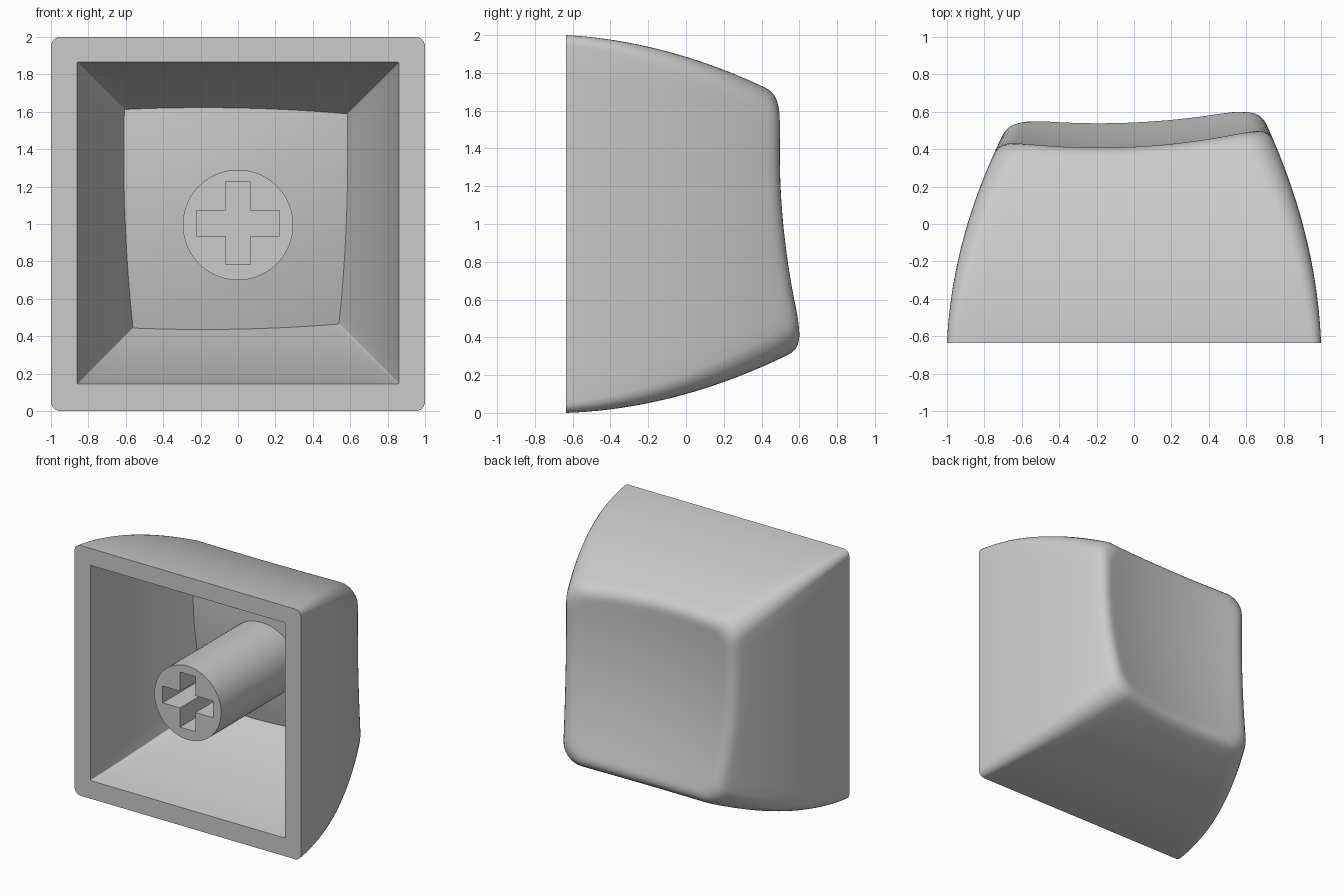
import bpy, bmesh, math
from mathutils import Vector

cube = bpy.data.objects.get("Cube")
if cube:
    bpy.data.objects.remove(cube, do_unlink=True)

FRONT = -0.635     # plane of the open rim
ARC, EDGE = 6, 14  # segments per corner arc and per straight side
COUNT = 4 * (ARC + EDGE)

grey = bpy.data.materials.new("light grey plastic")
grey.use_nodes = True
colour = (0.6, 0.6, 0.6, 1)
grey.diffuse_color = colour
grey.node_tree.nodes["Principled BSDF"].inputs["Base Color"].default_value = colour


def dish(x, z):
    """Tilted, hollowed touch surface."""
    h = z - 1.03
    return 0.42 + 0.052 * x - 0.098 * h + 0.14 * (x * x + h * h)


def outer_bounds(d):
    return (-1 + 0.046 * d + 0.2 * d * d, 1 - 0.04 * d - 0.18 * d * d,
            0.035 * d + 0.193 * d * d, 2 - 0.056 * d - 0.197 * d * d,
            0.05 + 0.09 * d)


def inner_bounds(d):
    drop = 0.13 * d + 0.145 * d * d
    return -0.86 + drop, 0.86 - drop, 0.145 + drop, 1.865 - drop, 0.006


def section_point(i, d, bounds):
    """Point i of the rounded rectangle at depth d."""
    x0, x1, z0, z1, r = bounds(d)
    centres = [(x1 - r, z1 - r), (x0 + r, z1 - r), (x0 + r, z0 + r), (x1 - r, z0 + r)]

    def on_arc(k, j):
        a = (k + j / ARC) * math.pi / 2
        cx, cz = centres[k % 4]
        return Vector((cx + r * math.cos(a), FRONT + d, cz + r * math.sin(a)))

    k, j = divmod(i, ARC + EDGE)
    if j <= ARC:
        return on_arc(k, j)
    return on_arc(k, ARC).lerp(on_arc(k + 1, 0), (j - ARC) / EDGE)


def skin_rings(bounds, offset, fillet, steps):
    """Side wall, rounded edge and end surface as rings of points."""
    columns = []
    for i in range(COUNT):
        d = 1.1
        for _ in range(12):
            p = section_point(i, d, bounds)
            d = dish(p.x, p.z) - offset - FRONT

        def end_point(s):
            x, z = p.x * s, 1.02 + (p.z - 1.02) * s
            return Vector((x, dish(x, z) - offset, z))

        column = [section_point(i, (d - fillet) * t / steps, bounds) for t in range(steps + 1)]
        inset = 1 - fillet / 0.65
        if fillet:
            a, b, c = column[-1], end_point(1), end_point(inset)
            for n in range(1, 7):
                t = n / 6
                column.append(a.lerp(b, t).lerp(b.lerp(c, t), t))
        column += [end_point(inset * (1 - n / 10)) for n in range(1, 10)]
        columns.append(column)
    return list(zip(*columns))


def add_skin(bm, rings):
    verts = [[bm.verts.new(p) for p in ring] for ring in rings]
    for a, b in zip(verts, verts[1:]):
        bridge(bm, a, b)
    bm.faces.new(verts[-1])
    return verts[0]


def bridge(bm, a, b):
    for i in range(COUNT):
        j = (i + 1) % COUNT
        bm.faces.new((a[i], a[j], b[j], b[i]))


def make_object(name, bm):
    bmesh.ops.recalc_face_normals(bm, faces=bm.faces)
    mesh = bpy.data.meshes.new(name)
    bm.to_mesh(mesh)
    bm.free()
    mesh.materials.append(grey)
    obj = bpy.data.objects.new(name, mesh)
    bpy.context.collection.objects.link(obj)
    return obj


def activate(obj):
    bpy.ops.object.select_all(action='DESELECT')
    obj.select_set(True)
    bpy.context.view_layer.objects.active = obj


def prism(name, outline, y0, y1):
    """Extrude an x-z outline along y."""
    bm = bmesh.new()
    face = bm.faces.new([bm.verts.new((x, y0, z)) for x, z in outline])
    new = bmesh.ops.extrude_face_region(bm, geom=[face])["geom"]
    moved = [v for v in new if isinstance(v, bmesh.types.BMVert)]
    bmesh.ops.translate(bm, verts=moved, vec=(0, y1 - y0, 0))
    return make_object(name, bm)


# Hollow cap: outer skin, inner skin and the flat rim between them
bm = bmesh.new()
outer_rim = add_skin(bm, skin_rings(outer_bounds, 0, 0.075, 20))
inner_rim = add_skin(bm, skin_rings(inner_bounds, 0.12, 0, 12))
bridge(bm, outer_rim, inner_rim)
cap = make_object("cap_shell", bm)

# Round stem, flush with the rim and sunk into the cap
circle = [(0.295 * math.cos(a), 0.995 + 0.295 * math.sin(a))
          for a in (2 * math.pi * n / 64 for n in range(64))]
stem = prism("stem", circle, FRONT, 0.36)

# Cross socket cut into the stem
w, l, v, h = 0.068, 0.222, 0.22, 0.067
quarter = [(l, h), (w, h), (w, v)]
cross = (quarter + [(-x, z) for x, z in reversed(quarter)]
         + [(-x, -z) for x, z in quarter] + [(x, -z) for x, z in reversed(quarter)])
cutter = prism("socket_cutter", [(x, z + 1.004) for x, z in cross], FRONT - 0.1, FRONT + 0.45)
cutter.hide_render = True
cut = stem.modifiers.new("socket", 'BOOLEAN')
cut.operation = 'DIFFERENCE'
cut.solver = 'EXACT'
cut.object = cutter
activate(stem)
bpy.ops.object.modifier_apply(modifier=cut.name)
bpy.data.objects.remove(cutter, do_unlink=True)

for obj in (cap, stem):
    activate(obj)
    bpy.ops.object.shade_smooth_by_angle(angle=math.radians(30))
